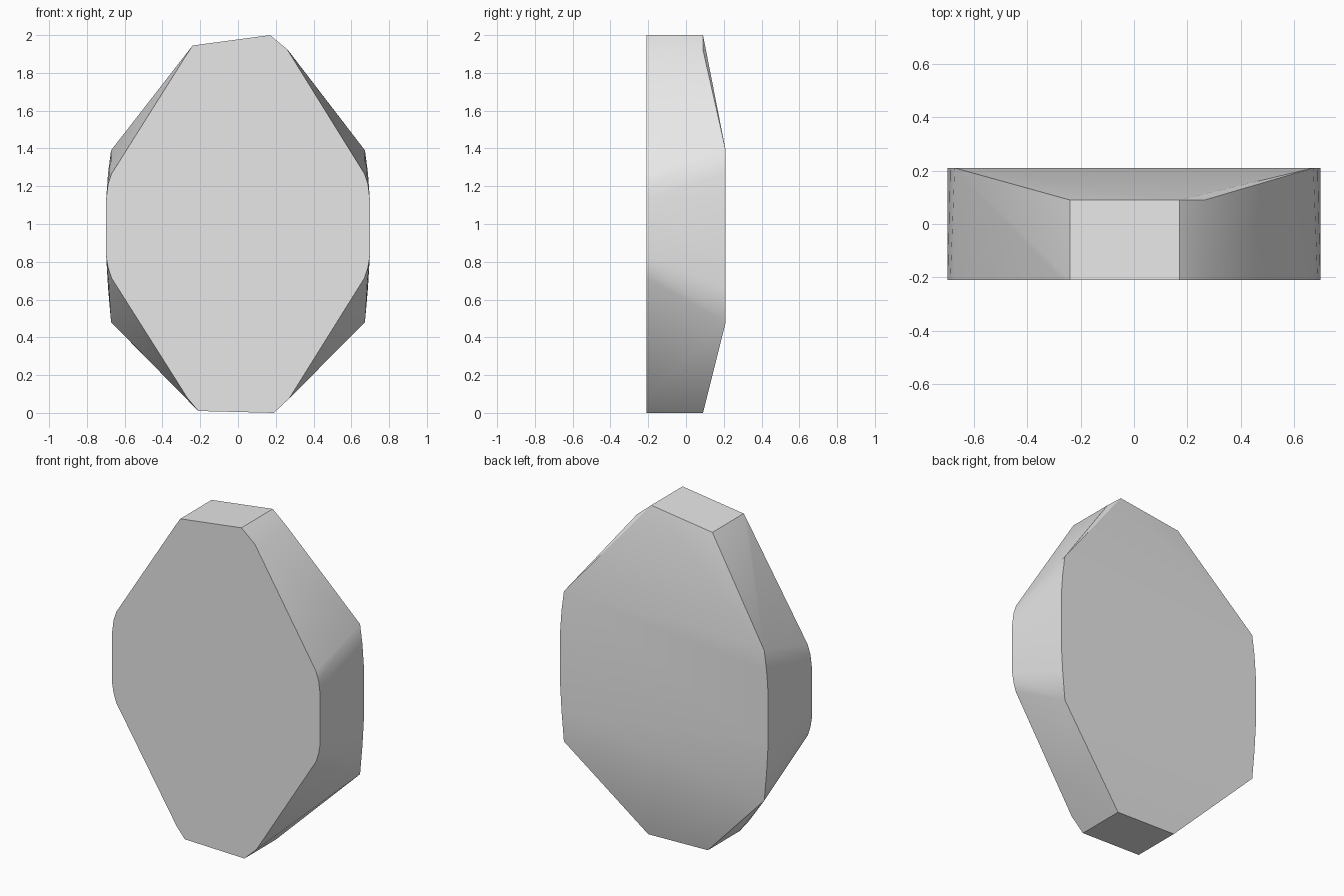
import bpy
import bmesh
import math

# Remove the default object
default_cube = bpy.data.objects.get("Cube")
if default_cube:
    bpy.data.objects.remove(default_cube, do_unlink=True)

FRONT_Y, CAP_Y, BACK_Y = -0.21, 0.09, 0.21


def make_material(name, color):
    material = bpy.data.materials.new(name)
    material.use_nodes = True
    material.diffuse_color = color
    material.node_tree.nodes["Principled BSDF"].inputs["Base Color"].default_value = color
    return material


def mirrored(profile):
    """Return the profile points on both sides of the middle plane."""
    return [(side * x, z) for side in (-1, 1) for x, z in profile]


# Narrow flat caps at the top and bottom run through the stone
caps = [(-0.24, 1.945), (0.17, 2.0), (0.19, 0.0), (-0.21, 0.01)]

# Front rim: rounded shoulders between the caps and the upright sides
front_rim = mirrored([(0.67, 1.265), (0.688, 1.21), (0.698, 1.13),
                      (0.698, 0.83), (0.688, 0.77), (0.67, 0.715)])
front_rim += [(0.26, 1.925), (0.275, 1.9), (-0.27, 1.9),
              (0.27, 0.075), (-0.265, 0.075)]

# Back rim: wide upright sides with sharp shoulders
back_rim = mirrored([(0.672, 1.39), (0.688, 1.27), (0.698, 1.13),
                     (0.698, 0.83), (0.688, 0.66), (0.672, 0.48)])

# Hull of the rims, with the back sloping towards both caps
layers = [(FRONT_Y, caps + front_rim),
          (CAP_Y, caps + [(0.265, 1.92)]),
          (BACK_Y, back_rim)]
bm = bmesh.new()
for y, profile in layers:
    for x, z in profile:
        bm.verts.new((x, y, z))
hull = bmesh.ops.convex_hull(bm, input=bm.verts[:])
unused = {v for v in hull["geom_interior"] + hull["geom_unused"]
          if isinstance(v, bmesh.types.BMVert) and not v.link_faces}
bmesh.ops.delete(bm, geom=list(unused), context="VERTS")
bmesh.ops.dissolve_limit(bm, angle_limit=math.radians(1),
                         verts=bm.verts[:], edges=bm.edges[:])
bmesh.ops.recalc_face_normals(bm, faces=bm.faces[:])

mesh = bpy.data.meshes.new("stone_slab")
bm.to_mesh(mesh)
bm.free()
mesh.materials.append(make_material("light grey stone", (0.8, 0.8, 0.8, 1.0)))

stone_slab = bpy.data.objects.new("stone_slab", mesh)
bpy.context.collection.objects.link(stone_slab)

# Soft sides and back, crisp front rim and caps
bpy.ops.object.select_all(action="DESELECT")
stone_slab.select_set(True)
bpy.context.view_layer.objects.active = stone_slab
bpy.ops.object.shade_smooth_by_angle(angle=math.radians(30))
